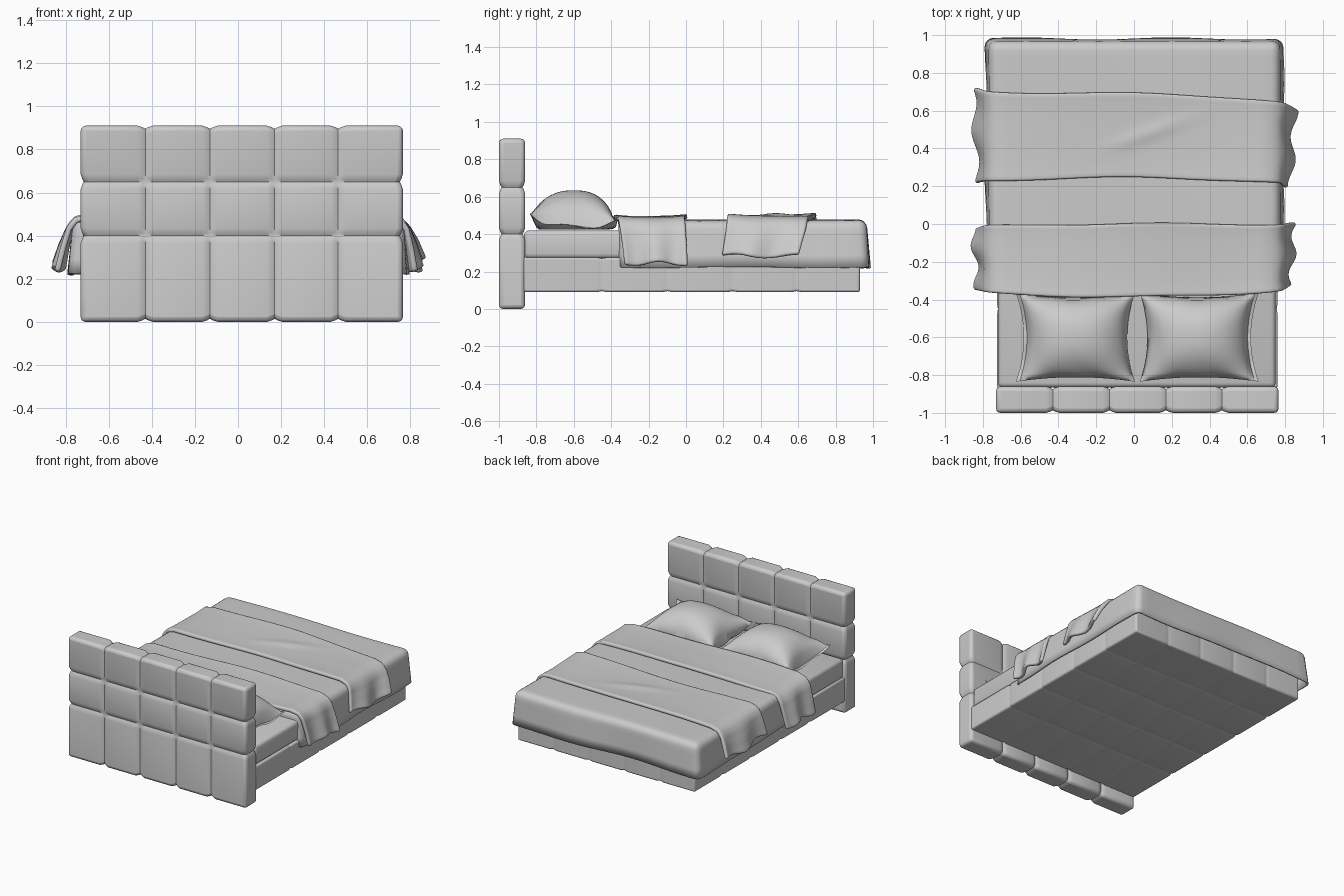
import bpy, bmesh, math
from math import sin, exp

if "Cube" in bpy.data.objects:
    bpy.data.objects.remove(bpy.data.objects["Cube"])


def finish(name, bm, angle=40):
    bmesh.ops.recalc_face_normals(bm, faces=bm.faces)
    me = bpy.data.meshes.new(name)
    bm.to_mesh(me)
    bm.free()
    ob = bpy.data.objects.new(name, me)
    bpy.context.collection.objects.link(ob)
    bpy.context.view_layer.objects.active = ob
    ob.select_set(True)
    bpy.ops.object.shade_smooth_by_angle(angle=math.radians(angle))
    ob.select_set(False)
    return ob


def box(lo, hi):
    bm = bmesh.new()
    bmesh.ops.create_cube(bm, size=1)
    for v in bm.verts:
        for i in range(3):
            v.co[i] = lo[i] if v.co[i] < 0 else hi[i]
    return bm


def cut(bm, axis, value):
    co, no = [0, 0, 0], [0, 0, 0]
    co[axis], no[axis] = value, 1
    bmesh.ops.bisect_plane(bm, geom=bm.verts[:] + bm.edges[:] + bm.faces[:],
                           plane_co=co, plane_no=no)


def tufted(name, lo, hi, seams, depth, pad, radius):
    """Padded box with stitched grooves; seams = {axis: positions}."""
    bm = box(lo, hi)
    for axis, places in seams.items():
        for p in places:
            for d in (-pad, -pad * 0.4, 0, pad * 0.4, pad):
                cut(bm, axis, p + d)
    for v in bm.verts:
        near = 0
        for axis, places in seams.items():
            for p in places:
                near = max(near, (1 - min(1, abs(v.co[axis] - p) / pad)) ** 1.5)
        for i in range(3):
            if abs(v.co[i] - lo[i]) < 1e-4:
                v.co[i] += depth * near
            elif abs(v.co[i] - hi[i]) < 1e-4:
                v.co[i] -= depth * near
    ob = finish(name, bm, 50)
    b = ob.modifiers.new("Bevel", 'BEVEL')
    b.width, b.segments = radius, 3
    b.limit_method, b.angle_limit = 'ANGLE', math.radians(65)
    return ob


def surface(bm, nu, nv, f):
    """Grid of points f(u, v), with u and v running from -1 to 1."""
    rows = [[bm.verts.new(f(2 * i / nu - 1, 2 * j / nv - 1)) for j in range(nv + 1)]
            for i in range(nu + 1)]
    for a, b in zip(rows, rows[1:]):
        for j in range(nv):
            bm.faces.new((a[j], b[j], b[j + 1], a[j + 1]))


def lerp_table(t, table):
    for a, b in zip(table, table[1:]):
        if t <= b[0]:
            k = (t - a[0]) / (b[0] - a[0])
            return [p + (q - p) * k for p, q in zip(a[1:], b[1:])]
    return list(table[-1][1:])


# headboard
tufted("headboard", (-0.73, -1, 0), (0.765, -0.86, 0.91),
       {0: (-0.43, -0.13, 0.17, 0.465), 2: (0.4, 0.65)}, 0.014, 0.035, 0.022)

# padded bed base
tufted("bed_base", (-0.725, -0.87, 0.09), (0.76, 0.93, 0.275),
       {0: (-0.43, -0.13, 0.17, 0.465), 1: (-0.45, -0.1, 0.25, 0.59)}, 0.005, 0.03, 0.012)

# mattress
bm = box((-0.72, -0.865, 0.27), (0.75, 0.93, 0.42))
bmesh.ops.bevel(bm, geom=bm.edges[:], offset=0.025, segments=3, affect='EDGES', profile=0.5)
finish("mattress", bm)

# duvet hanging over both sides and the foot
bm = box((-0.765, -0.36, 0.225), (0.77, 0.965, 0.475))
bmesh.ops.delete(bm, geom=[f for f in bm.faces if f.normal.z < -0.5], context='FACES')
edges = [e for e in bm.edges if not e.is_boundary]
bmesh.ops.bevel(bm, geom=edges, offset=0.045, segments=4, affect='EDGES', profile=0.5)
for i in range(1, 16):
    cut(bm, 0, -0.765 + i * 0.096)
    cut(bm, 1, -0.36 + i * 0.083)
for z in (0.29, 0.35, 0.4):
    cut(bm, 2, z)
for v in bm.verts:
    x, y, z = v.co
    drop = max(0, min(1, (0.475 - z) / 0.25))
    side = 1 if x > 0 else -1
    if abs(x) > 0.7:
        v.co.x += side * drop * (0.02 + 0.007 * sin(9 * y + side))
    if y > 0.9:
        v.co.y += drop * (0.017 + 0.006 * sin(8 * x))
    v.co.z += 0.004 * sin(5 * x + 3 * y) - 0.008 * drop * sin(6 * y + 4 * x) * 0.6
ob = finish("duvet", bm)
s = ob.modifiers.new("Solidify", 'SOLIDIFY')
s.thickness = 0.015


def throw(name, head, foot, hem, top, fold, seed):
    """Folded blanket strip draped across the bed. head / foot: edge y at left, middle, right."""
    half = [(0, 0, top), (0.66, 0.70, top - 0.006), (0.72, 0.765, top - 0.025),
            (0.77, 0.795, top - 0.065), (0.88, 0.82, (top + hem) / 2 - 0.02), (1, 0.845, hem)]

    def y_edge(t, e):
        return e[1] + (e[2] - e[1]) * t ** 2 if t > 0 else e[1] + (e[0] - e[1]) * t ** 2

    def f(u, v):
        x, z = lerp_table(abs(u), half)
        k = max(0, (abs(u) - 0.7) / 0.3)
        sgn = 1 if u > 0 else -1
        a, b = y_edge(u, head), y_edge(u, foot)
        y = a + (b - a) * (v + 1) / 2 + 0.005 * sin(7 * u + seed)
        x = sgn * (x + k * 0.018 * sin(5 * v + seed + u) + k * 0.012 * v)
        z += k * 0.012 * sin(4 * v + 2 * seed)
        z += (1 - k) * 0.006 * (sin(4 * u + seed) * v + abs(v) ** 3)
        # diagonal crease
        z += fold * exp(-((y - 0.47 - 0.35 * (x - 0.05)) / 0.035) ** 2 - ((x - 0.08) / 0.2) ** 2)
        return x, y, z

    bm = bmesh.new()
    surface(bm, 70, 18, f)
    ob = finish(name, bm, 60)
    for fc in ob.data.polygons[:1]:
        up = fc.normal.x < 0
    s = ob.modifiers.new("Solidify", 'SOLIDIFY')
    s.thickness = 0.026
    s.offset = -1 if up else 1
    b = ob.modifiers.new("Bevel", 'BEVEL')
    b.width, b.segments = 0.009, 2
    b.limit_method, b.angle_limit = 'ANGLE', math.radians(60)


throw("folded_top_blanket", (-0.35, -0.385, -0.325), (-0.02, 0.0, -0.005), 0.245, 0.497, 0, 0.6)
throw("foot_throw", (0.215, 0.245, 0.19), (0.71, 0.69, 0.6), 0.285, 0.503, 0.01, 2.1)


def pillow(name, cx, outer):
    """Puffed cushion with pinched sides and a thin curled rim."""
    def make(sign):
        def f(u, v):
            x = cx + 0.315 * u * (0.87 + 0.13 * v * v)
            y = -0.6 + 0.235 * v * (0.9 + 0.1 * u * u)
            rim = 0.44 + 0.05 * max(0, -v) ** 3 + 0.012 * sin(9 * u + 5 * v) * max(abs(u), abs(v)) ** 6
            rim += 0.03 * (u * v) ** 4
            a = max(0, 1 - (abs(u) / 0.93) ** 2.2) if u * outer > 0 else max(0, 1 - abs(u) ** 2.2)
            puff = (a * max(0, 1 - abs(v) ** 2.4)) ** 0.48
            low = 0.425 - rim
            return x, y, rim + (puff * (0.634 - rim) if sign > 0 else min(1, puff * 2) * low)
        return f
    bm = bmesh.new()
    surface(bm, 32, 28, make(1))
    surface(bm, 32, 28, make(-1))
    bmesh.ops.remove_doubles(bm, verts=bm.verts, dist=0.0005)
    finish(name, bm, 70)


pillow("left_pillow", -0.31, -1)
pillow("right_pillow", 0.345, 1)
